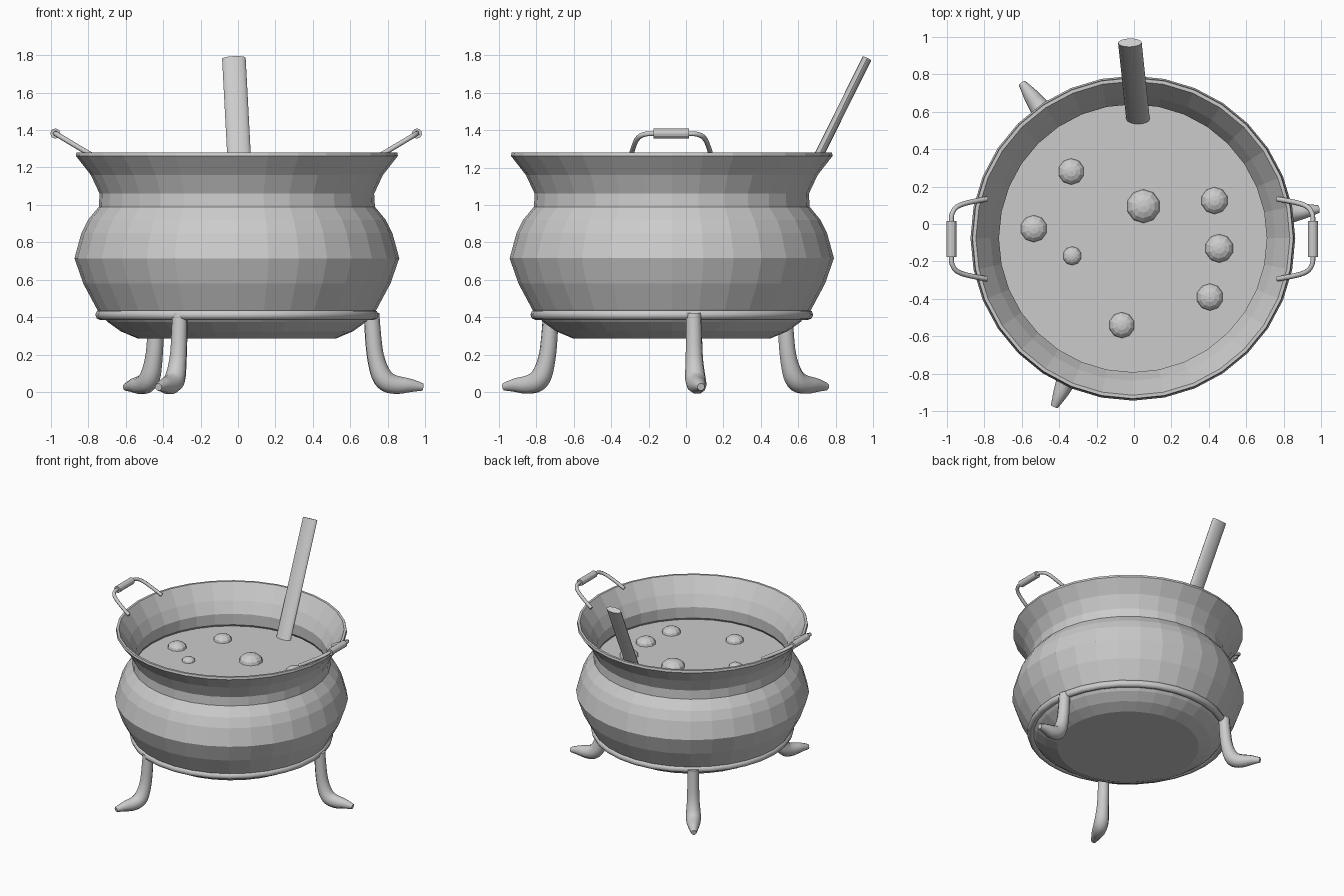
import bpy, bmesh
from math import sin, cos, pi, radians
from mathutils import Vector

if "Cube" in bpy.data.objects:
    bpy.data.objects.remove(bpy.data.objects["Cube"])

CX, CY = -0.006, -0.076          # axis of the pot


def finish(name, bm, smooth=False):
    bmesh.ops.recalc_face_normals(bm, faces=bm.faces)
    me = bpy.data.meshes.new(name)
    bm.to_mesh(me)
    bm.free()
    for p in me.polygons:
        p.use_smooth = smooth
    ob = bpy.data.objects.new(name, me)
    bpy.context.collection.objects.link(ob)
    return ob


def loft(bm, rings, closed=False):
    """Bridge rings of points; cap the ends unless closed into a loop."""
    vs = [[bm.verts.new(p) for p in r] for r in rings]
    n = len(vs[0])
    pairs = list(zip(vs, vs[1:])) + ([(vs[-1], vs[0])] if closed else [])
    for a, b in pairs:
        for i in range(n):
            j = (i + 1) % n
            bm.faces.new((a[i], a[j], b[j], b[i]))
    if not closed:
        bm.faces.new(vs[0])
        bm.faces.new(vs[-1])


def ring(r, z, n=32):
    return [(CX + r * cos(2 * pi * i / n), CY + r * sin(2 * pi * i / n), z) for i in range(n)]


def lathe(name, profile, closed=False, smooth=False):
    bm = bmesh.new()
    loft(bm, [ring(r, z) for r, z in profile], closed)
    return finish(name, bm, smooth)


def tube(name, path, radius, sides=10, res=4):
    """Smooth tube along a path of points with radii."""
    cu = bpy.data.curves.new(name, 'CURVE')
    cu.dimensions = '3D'
    cu.bevel_depth = 1.0
    cu.bevel_resolution = sides // 2 - 2
    cu.use_fill_caps = True
    sp = cu.splines.new('NURBS')
    sp.points.add(len(path) - 1)
    for pt, p, r in zip(sp.points, path, radius):
        pt.co = (*p, 1)
        pt.radius = r
    sp.order_u = 3
    sp.use_endpoint_u = True
    sp.resolution_u = res
    sp.use_smooth = True
    tmp = bpy.data.objects.new(name + "_path", cu)
    me = bpy.data.meshes.new_from_object(tmp)
    bpy.data.objects.remove(tmp)
    ob = bpy.data.objects.new(name, me)
    bpy.context.collection.objects.link(ob)
    return ob


# pot: outer wall up to the rim, then the inner wall down
outer = [(.53, .287), (.62, .325), (.69, .375), (.745, .44), (.82, .58), (.867, .715),
         (.83, .85), (.795, .92), (.737, .99), (.733, 1.06), (.78, 1.16), (.86, 1.262), (.856, 1.28)]
inner = [(.838, 1.28), (.76, 1.16), (.715, 1.07), (.717, .98), (.775, .91), (.81, .845),
         (.845, .715), (.80, .585), (.725, .45), (.61, .345), (.52, .307)]
lathe("pot", outer + inner)

# base ring
lathe("base_ring", [(.728 + .028 * cos(k * pi / 4), .413 + .028 * sin(k * pi / 4))
                    for k in range(8)], closed=True, smooth=True)

# brew surface
bm = bmesh.new()
bm.faces.new([bm.verts.new(p) for p in ring(.722, .967)])
finish("brew", bm)

# bubbles
for k, (x, y, r) in enumerate([(.05, .095, .09), (-.335, .28, .07), (-.535, -.025, .072),
                               (-.33, -.17, .05), (.43, .125, .072), (.455, -.13, .076),
                               (.405, -.39, .072), (-.065, -.54, .069)]):
    bm = bmesh.new()
    bmesh.ops.create_uvsphere(bm, u_segments=10, v_segments=8, radius=r)
    bmesh.ops.scale(bm, vec=(1, 1, .65), verts=bm.verts)
    bmesh.ops.translate(bm, vec=(x, y, .967), verts=bm.verts)
    finish(f"bubble_{k + 1}", bm)

# stirring paddle: flattened shaft leaning back
top, low = Vector((-.022, .968, 1.783)), Vector((.022, .553, .95))
d = (top - low).normalized()
u = (Vector((1, 0, 0)) - d * d.x).normalized()
v = d.cross(u)
bm = bmesh.new()
loft(bm, [[c + u * .063 * cos(2 * pi * i / 16) + v * .025 * sin(2 * pi * i / 16)
           for i in range(16)] for c in (low, top)])
bm_paddle = finish("paddle_shaft", bm, True)
bpy.context.view_layer.objects.active = bm_paddle
bm_paddle.select_set(True)
bpy.ops.object.shade_smooth_by_angle(angle=radians(40))

# legs with flared feet
leg = [(.728, .42, .042), (.735, .30, .044), (.75, .17, .046), (.79, .06, .058),
       (.86, .036, .052), (.94, .038, .038), (1.005, .027, .02)]
for k, a in enumerate((8, 126, 245.5)):
    c, s = cos(radians(a)), sin(radians(a))
    tube(f"leg_{k + 1}", [(-.008 + r * c, -.06 + r * s, z) for r, z, _ in leg],
         [w for _, _, w in leg])

# side handles: bent wire with a thicker grip
half = [(.775, .213, 1.268), (.83, .205, 1.30), (.935, .18, 1.363), (.965, .135, 1.381), (.965, .09, 1.381)]
for side, name in ((-1, "left"), (1, "right")):
    pts = half + [(x, -y, z) for x, y, z in reversed(half)]
    tube(f"{name}_handle", [(-.01 + side * x, -.08 + y, z) for x, y, z in pts],
         [.0135] * len(pts), 8)
    bm = bmesh.new()
    loft(bm, [[(-.01 + side * .965 + .027 * cos(2 * pi * i / 12), -.08 + y,
                1.381 + .027 * sin(2 * pi * i / 12)) for i in range(12)] for y in (-.095, .095)])
    finish(f"{name}_grip", bm)
